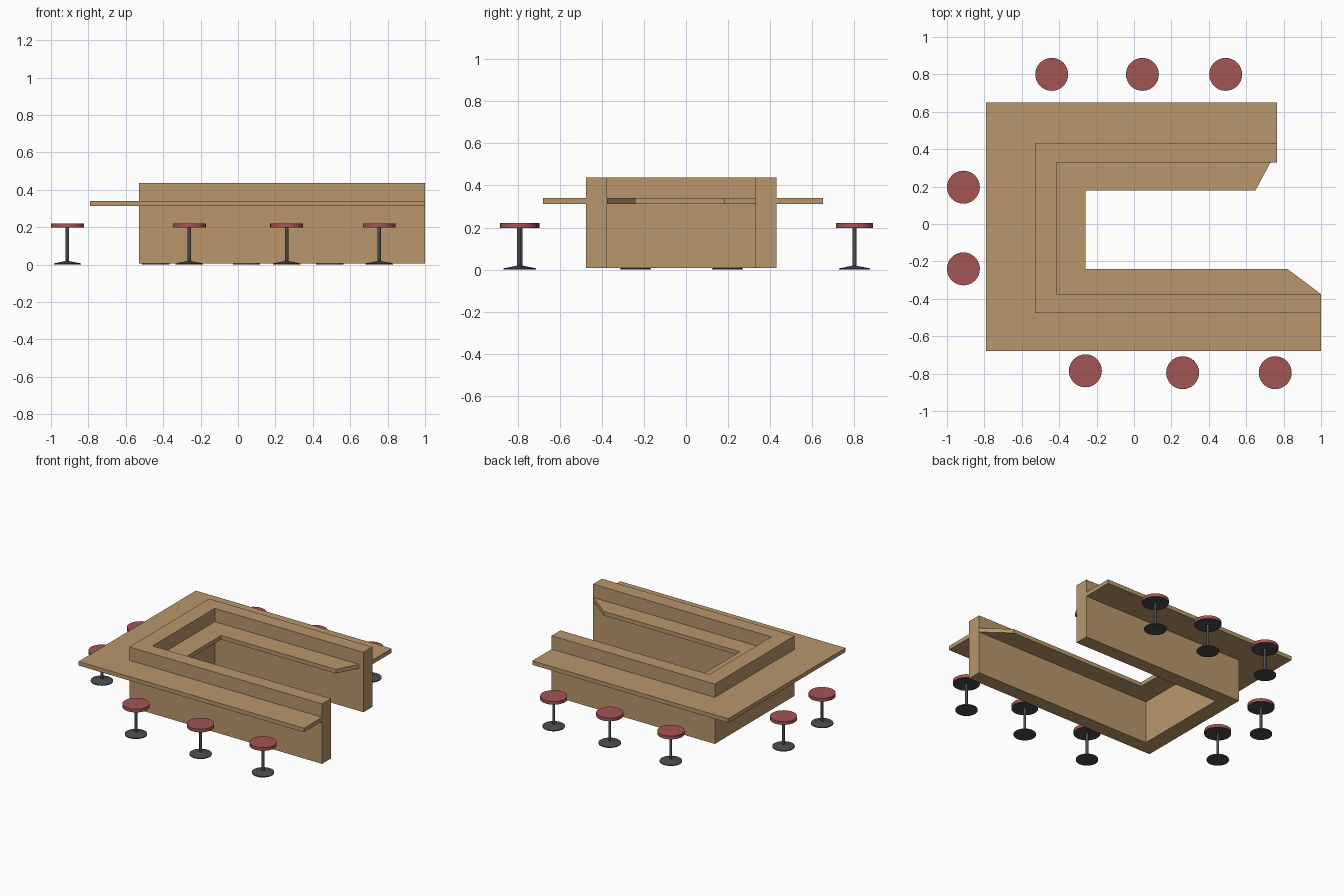
import bpy, bmesh, math

if "Cube" in bpy.data.objects:
    bpy.data.objects.remove(bpy.data.objects["Cube"])


def material(name, rgb):
    m = bpy.data.materials.new(name)
    m.diffuse_color = (*rgb, 1)
    m.use_nodes = True
    m.node_tree.nodes["Principled BSDF"].inputs["Base Color"].default_value = m.diffuse_color
    return m


wood = material("tan wood", (0.49, 0.31, 0.15))
red = material("dull red", (0.37, 0.09, 0.09))
metal = material("dark metal", (0.072, 0.072, 0.075))


def add_object(name, bm, mats):
    bmesh.ops.recalc_face_normals(bm, faces=bm.faces[:])
    mesh = bpy.data.meshes.new(name)
    bm.to_mesh(mesh)
    bm.free()
    for m in mats:
        mesh.materials.append(m)
    ob = bpy.data.objects.new(name, mesh)
    bpy.context.collection.objects.link(ob)
    return ob


def slab(name, outline, z0, z1):
    """Extrude a flat outline between two heights."""
    bm = bmesh.new()
    face = bm.faces.new([bm.verts.new((x, y, z0)) for x, y in outline])
    ext = bmesh.ops.extrude_face_region(bm, geom=[face], use_keep_orig=True)
    for v in ext["geom"]:
        if isinstance(v, bmesh.types.BMVert):
            v.co.z = z1
    return add_object(name, bm, [wood])


def lathe(name, profile, centre, mats, sides=32):
    """Stack rings of (radius, height), capped at both ends."""
    bm = bmesh.new()
    rings = []
    for r, z in profile:
        rings.append([bm.verts.new((centre[0] + r * math.cos(2 * math.pi * i / sides),
                                    centre[1] + r * math.sin(2 * math.pi * i / sides), z))
                      for i in range(sides)])
    for a, b in zip(rings, rings[1:]):
        for i in range(sides):
            j = (i + 1) % sides
            f = bm.faces.new((a[i], a[j], b[j], b[i]))
            f.smooth = True
    bm.faces.new(rings[0][::-1])
    bm.faces.new(rings[-1])
    ob = add_object(name, bm, mats)
    bpy.ops.object.select_all(action='DESELECT')
    ob.select_set(True)
    bpy.context.view_layer.objects.active = ob
    bpy.ops.object.shade_smooth_by_angle(angle=math.radians(30))
    return ob


# U-shaped bar wall
FRONT, BACK = 1.0, 0.765
slab("bar_wall", [(FRONT, -0.475), (-0.53, -0.475), (-0.53, 0.43), (BACK, 0.43),
                  (BACK, 0.33), (-0.415, 0.33), (-0.415, -0.375), (FRONT, -0.375)],
     0.007, 0.437)

# Outer counter, where the guests sit
slab("outer_counter", [(FRONT, -0.68), (-0.79, -0.68), (-0.79, 0.65), (BACK, 0.65),
                       (BACK, 0.43), (-0.53, 0.43), (-0.53, -0.475), (FRONT, -0.475)],
     0.312, 0.341)

# Inner work shelf with slanted ends
slab("inner_shelf", [(FRONT, -0.375), (-0.415, -0.375), (-0.415, 0.33), (0.73, 0.33),
                     (0.65, 0.18), (-0.26, 0.18), (-0.26, -0.24), (0.82, -0.24)],
     0.312, 0.341)

# Stools around the three outer sides
stools = [(-0.44, 0.80), (0.045, 0.80), (0.49, 0.80),
          (-0.912, 0.197), (-0.912, -0.24),
          (-0.26, -0.785), (0.26, -0.795), (0.755, -0.795)]
for n, c in enumerate(stools, 1):
    seat = lathe(f"seat_{n}", [(0.088, 0.198), (0.088, 0.221)], c, [red, metal])
    for p in seat.data.polygons:
        if p.normal.z < -0.5:      # dark underside
            p.material_index = 1
    lathe(f"stool_base_{n}", [(0.073, 0.0), (0.073, 0.006), (0.009, 0.019), (0.009, 0.198)],
          c, [metal])
